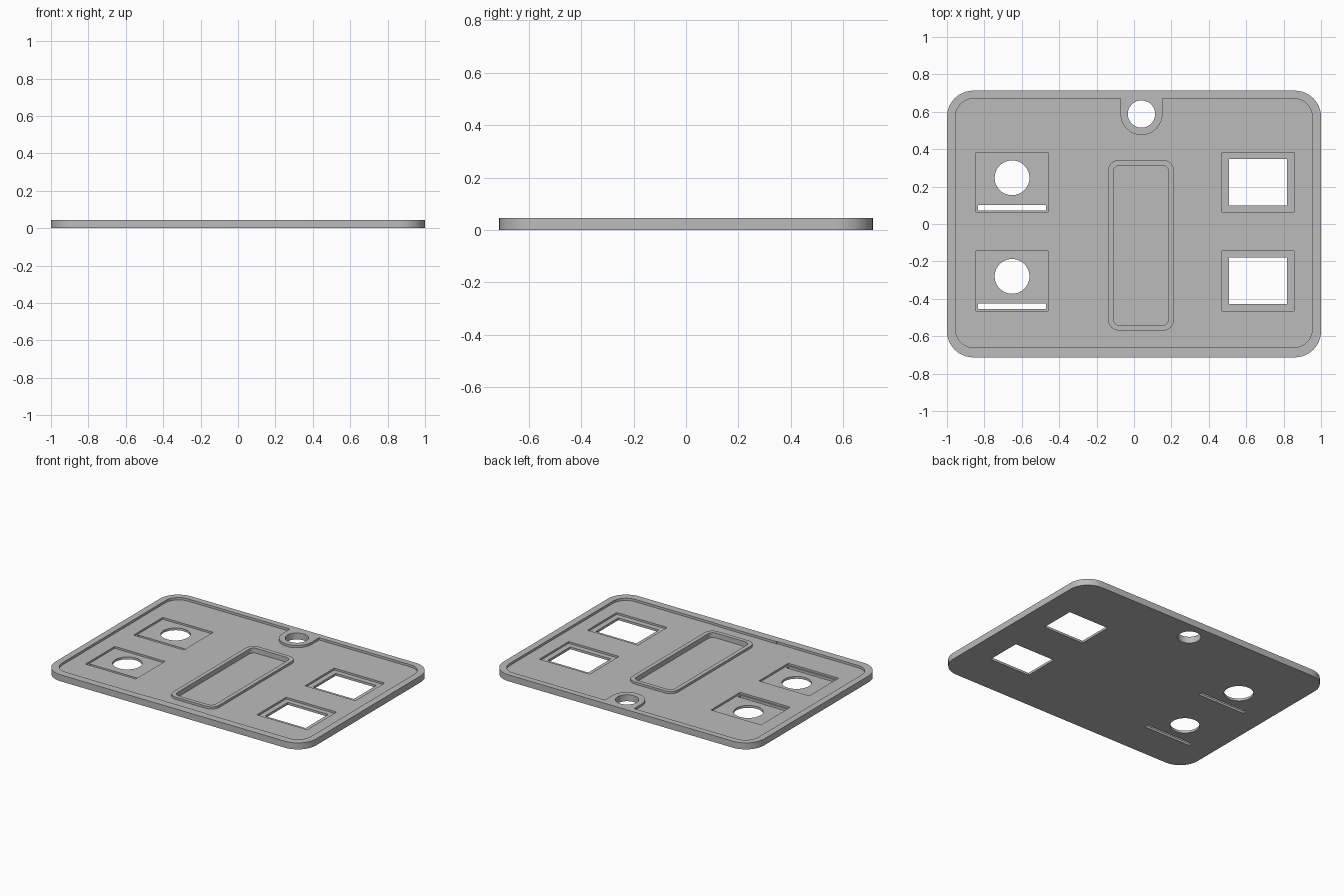
import bpy, bmesh
from math import sin, cos, pi

cube = bpy.data.objects.get("Cube")
if cube:
    bpy.data.objects.remove(cube, do_unlink=True)

TOP, FLOOR, POCKET, TRAY = 0.045, 0.029, 0.016, 0.011
ABOVE, BELOW = 0.1, -0.1

grey = bpy.data.materials.new("plain grey")
grey.use_nodes = True
grey.diffuse_color = (0.5, 0.5, 0.5, 1)
grey.node_tree.nodes["Principled BSDF"].inputs["Base Color"].default_value = (0.5, 0.5, 0.5, 1)


def prism(name, outline, z0, z1):
    """Extrude a flat outline from z0 to z1."""
    bm = bmesh.new()
    face = bm.faces.new([bm.verts.new((x, y, z0)) for x, y in outline])
    up = bmesh.ops.extrude_face_region(bm, geom=[face])["geom"]
    bmesh.ops.translate(bm, vec=(0, 0, z1 - z0),
                        verts=[v for v in up if isinstance(v, bmesh.types.BMVert)])
    bmesh.ops.recalc_face_normals(bm, faces=bm.faces)
    mesh = bpy.data.meshes.new(name)
    bm.to_mesh(mesh)
    bm.free()
    mesh.materials.append(grey)
    obj = bpy.data.objects.new(name, mesh)
    bpy.context.collection.objects.link(obj)
    return obj


def arc(cx, cy, r, start, sweep, n):
    return [(cx + r * cos(start + sweep * i / n), cy + r * sin(start + sweep * i / n))
            for i in range(n + 1)]


def circle(cx, cy, r):
    return arc(cx, cy, r, 0, 2 * pi, 48)[:-1]


def rect(x0, x1, y0, y1, r=0):
    if not r:
        return [(x0, y0), (x1, y0), (x1, y1), (x0, y1)]
    centres = [(x1 - r, y1 - r), (x0 + r, y1 - r), (x0 + r, y0 + r), (x1 - r, y0 + r)]
    return [p for i, (cx, cy) in enumerate(centres)
            for p in arc(cx, cy, r, i * pi / 2, pi / 2, 12)]


def cut(target, cutters):
    """Subtract the cutters, apply the result and remove them."""
    for c in cutters:
        mod = target.modifiers.new("cut", 'BOOLEAN')
        mod.operation, mod.solver, mod.object = 'DIFFERENCE', 'EXACT', c
    graph = bpy.context.evaluated_depsgraph_get()
    mesh = bpy.data.meshes.new_from_object(target.evaluated_get(graph))
    target.modifiers.clear()
    target.data = mesh
    for c in cutters:
        bpy.data.objects.remove(c, do_unlink=True)


# Rounded plate
plate = prism("panel_plate", rect(-1, 1, -0.713, 0.713, 0.14), 0, TOP)

# Shallow recess inside the rim, sparing the hanging boss, tray wall and front ledge
hole_x, hole_y, boss_r = 0.04, 0.588, 0.112
recess = prism("recess_cutter", rect(-0.955, 0.953, -0.661, 0.671, 0.1), FLOOR, ABOVE)
boss = arc(hole_x, hole_y, boss_r, pi, pi, 24) + [(hole_x + boss_r, 0.8), (hole_x - boss_r, 0.8)]
cut(recess, [
    prism("boss_keep", boss, 0, 0.2),
    prism("tray_wall_keep", rect(-0.139, 0.214, -0.57, 0.343, 0.06), 0, 0.2),
    prism("front_ledge_keep", rect(-0.235, 0.214, -0.7, -0.657), 0, 0.2),
])

# Hanging hole and central tray
cutters = [
    recess,
    prism("hanging_hole", circle(hole_x, hole_y, 0.073), BELOW, ABOVE),
    prism("tray_pocket", rect(-0.11, 0.185, -0.542, 0.314, 0.035), TRAY, ABOVE),
]

# Two rows: round hole with slot on one side, window on the other
for dy in (0, -0.527):
    for x in (-0.845, 0.47):
        cutters.append(prism("pocket", rect(x, x + 0.386, 0.063 + dy, 0.383 + dy), POCKET, ABOVE))
    cutters += [
        prism("round_hole", circle(-0.652, 0.247 + dy, 0.093), BELOW, ABOVE),
        prism("slot", rect(-0.835, -0.47, 0.073 + dy, 0.102 + dy), BELOW, ABOVE),
        prism("window", rect(0.507, 0.818, 0.1 + dy, 0.347 + dy), BELOW, ABOVE),
    ]
cut(plate, cutters)

# Smooth rounded walls, crisp edges
bpy.ops.object.select_all(action='DESELECT')
plate.select_set(True)
bpy.context.view_layer.objects.active = plate
bpy.ops.object.shade_smooth_by_angle(angle=0.5)
